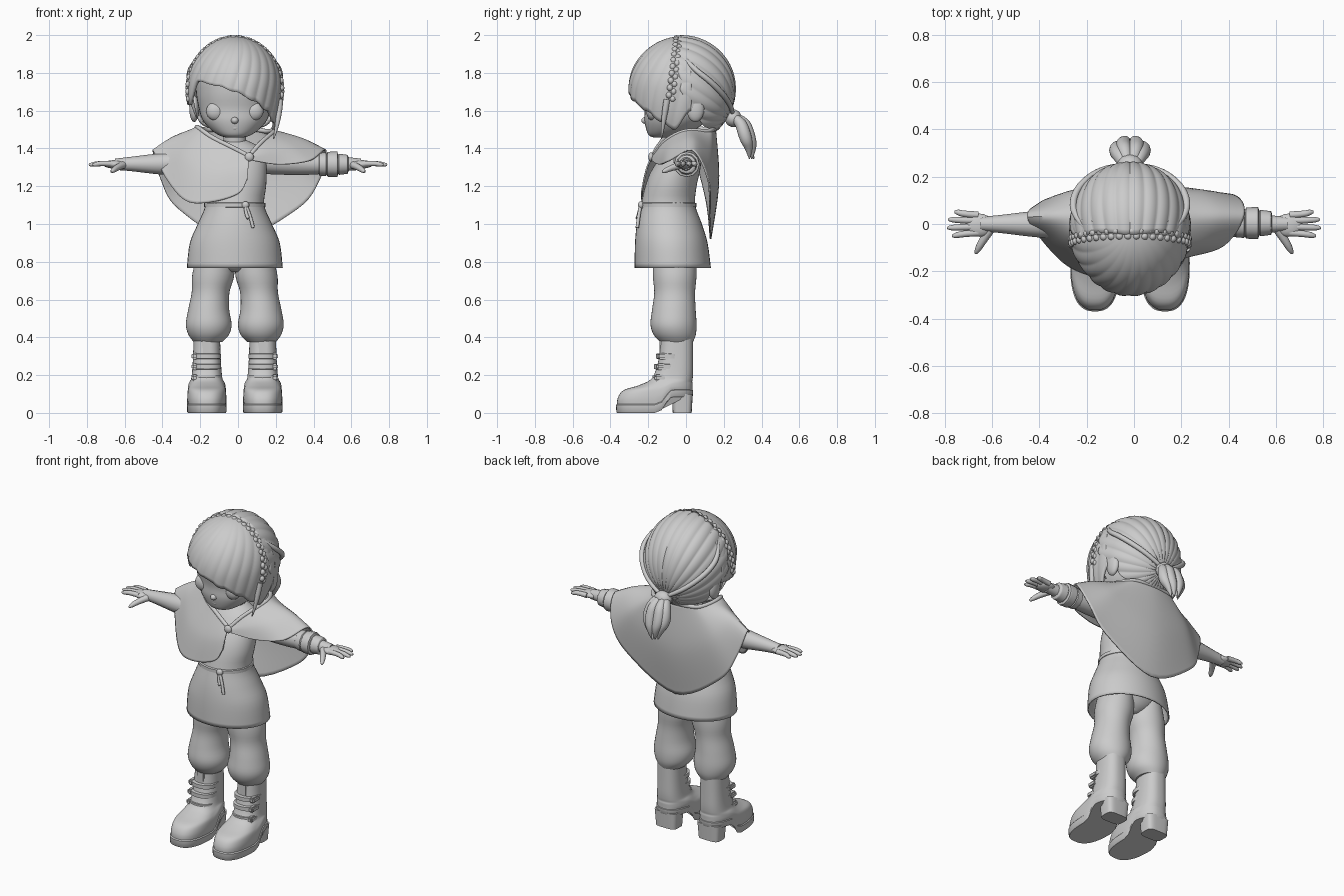
import bpy, bmesh, math
from math import sin, cos, pi, radians
from mathutils import Vector, Matrix

if "Cube" in bpy.data.objects:
    bpy.data.objects.remove(bpy.data.objects["Cube"])

grey = bpy.data.materials.new("plain_grey")
grey.use_nodes = True
grey.diffuse_color = (0.6, 0.6, 0.6, 1)
grey.node_tree.nodes["Principled BSDF"].inputs["Base Color"].default_value = (0.6, 0.6, 0.6, 1)
MID = -0.017   # body mirror line


def finish(ob):
    ob.data.materials.clear()
    ob.data.materials.append(grey)
    bpy.ops.object.select_all(action='DESELECT')
    ob.select_set(True)
    bpy.context.view_layer.objects.active = ob
    bpy.ops.object.shade_smooth_by_angle(angle=radians(40))
    return ob


def from_bmesh(name, bm):
    mesh = bpy.data.meshes.new(name)
    bm.to_mesh(mesh)
    bm.free()
    ob = bpy.data.objects.new(name, mesh)
    bpy.context.collection.objects.link(ob)
    return finish(ob)


def catmull(pts, k):
    """Smooth resampling of a list of tuples."""
    out, n = [], len(pts)
    for i in range(n - 1):
        p = [Vector(pts[min(max(i + j, 0), n - 1)]) for j in (-1, 0, 1, 2)]
        for s in range(k):
            t = s / k
            out.append(0.5 * (2 * p[1] + (p[2] - p[0]) * t
                              + (2 * p[0] - 5 * p[1] + 4 * p[2] - p[3]) * t ** 2
                              + (3 * p[1] - p[0] - 3 * p[2] + p[3]) * t ** 3))
    return out + [Vector(pts[-1])]


def lookup(table, x):
    """Eased interpolation in (x, value) pairs."""
    for (a, va), (b, vb) in zip(table, table[1:]):
        if x <= b:
            t = max(0, (x - a) / (b - a))
            return va + (vb - va) * t * t * (3 - 2 * t)
    return table[-1][1]


def sheet(name, rows, closed=False, caps=False, thick=0):
    bm = bmesh.new()
    grid = [[bm.verts.new(p) for p in row] for row in rows]
    n = len(grid[0])
    for lo, hi in zip(grid, grid[1:]):
        for i in range(n if closed else n - 1):
            j = (i + 1) % n
            bm.faces.new((lo[i], lo[j], hi[j], hi[i]))
    if caps:
        bm.faces.new(grid[0][::-1])
        bm.faces.new(grid[-1])
    bmesh.ops.recalc_face_normals(bm, faces=bm.faces)
    ob = from_bmesh(name, bm)
    if thick:
        mod = ob.modifiers.new("thickness", 'SOLIDIFY')
        mod.thickness, mod.offset = thick, 0
    return ob


def loft(name, rings, k=4, n=40, power=2, warp=None, caps=True, thick=0):
    """Stack of ellipses given as (x, y, z, half width, half depth)."""
    rows = []
    for x, y, z, rx, ry in (catmull(rings, k) if k > 1 else rings):
        row = []
        for i in range(n):
            c, s = cos(2 * pi * i / n), sin(2 * pi * i / n)
            p = Vector((x + rx * math.copysign(abs(c) ** (2 / power), c),
                        y + ry * math.copysign(abs(s) ** (2 / power), s), z))
            row.append(warp(p) if warp else p)
        rows.append(row)
    return sheet(name, rows, True, caps, thick)


def tube(name, pts, order=3):
    """Round tube through (x, y, z, radius) points."""
    cu = bpy.data.curves.new(name, 'CURVE')
    cu.dimensions, cu.bevel_depth, cu.bevel_resolution = '3D', 1, 4
    cu.use_fill_caps = True
    sp = cu.splines.new('NURBS')
    sp.points.add(len(pts) - 1)
    for q, p in zip(sp.points, pts):
        q.co, q.radius = (*p[:3], 1), p[3]
    sp.order_u, sp.use_endpoint_u, sp.resolution_u = order, True, 6
    ob = bpy.data.objects.new(name, cu)
    bpy.context.collection.objects.link(ob)
    bpy.ops.object.select_all(action='DESELECT')
    ob.select_set(True)
    bpy.context.view_layer.objects.active = ob
    bpy.ops.object.convert(target='MESH')
    return finish(bpy.context.view_layer.objects.active)


def balls(name, centres, size, seg=20):
    bm = bmesh.new()
    for c in centres:
        bmesh.ops.create_uvsphere(bm, u_segments=seg, v_segments=seg // 2, radius=1,
                                  matrix=Matrix.Translation(c) @ Matrix.Diagonal((*size, 1)))
    return from_bmesh(name, bm)


def box(name, centre, size):
    bm = bmesh.new()
    bmesh.ops.create_cube(bm, size=1, matrix=Matrix.Translation(centre) @ Matrix.Diagonal((*size, 1)))
    bmesh.ops.bevel(bm, geom=bm.edges[:], offset=min(size) * 0.25, segments=2, affect='EDGES')
    return from_bmesh(name, bm)


# Head and face
loft("head", [(MID, -.125, 1.457, .04, .04), (MID, -.11, 1.468, .08, .085), (MID, -.08, 1.5, .128, .13),
              (MID, -.055, 1.55, .17, .165), (MID, -.035, 1.61, .19, .185), (MID, -.025, 1.7, .205, .21),
              (MID, -.02, 1.8, .2, .205), (MID, -.02, 1.92, .1, .11)], power=2.2)
balls("nose", [(MID, -.215, 1.548)], (.02, .022, .018))
balls("lips", [(MID, -.203, 1.508)], (.025, .01, .01))
balls("eyes", [(MID - .1, -.178, 1.597), (MID + .1, -.178, 1.597)], (.052, .032, .05))
balls("ears", [(MID - .215, .05, 1.61), (MID + .215, .05, 1.61)], (.026, .047, .07))
loft("neck", [(MID, .0, 1.38, .075, .065), (MID, -.01, 1.44, .06, .055), (MID, -.02, 1.54, .065, .06)])

# Swept fringe, hanging from the crown with an uneven lower edge
HAIR, SIZE = Vector((MID, -.02, 1.71)), Vector((.245, .273, .276))
FRINGE = [(-100, 1.64), (-75, 1.63), (-50, 1.755), (-20, 1.73), (0, 1.7), (25, 1.65), (45, 1.6),
          (65, 1.54), (80, 1.5), (100, 1.6)]


def fringe_point(deg, f):
    drop = (lookup(FRINGE, deg) - HAIR.z) / .38
    t = f * (math.acos(max(-1, drop)) if drop < 0 else math.acos(drop * .38 / SIZE.z))
    h, a = sin(t), radians(deg)
    lump = 1 + .02 * abs(sin(12 * (a + .35 * t))) * min(1, t)
    return HAIR + Vector((SIZE.x * h * lump * sin(a), -SIZE.y * h * lump * cos(a),
                          cos(t) * (SIZE.z if t < pi / 2 else .38)))


sheet("fringe", [[fringe_point(-100 + 200 * i / 150, max(.01, j / 28)) for i in range(151)]
                 for j in range(29)], thick=.016)

# Back hair, combed from the headband to the ponytail knot
AXIS, UP, SIDE = Vector((0, .866, -.5)), Vector((0, .5, .866)), Vector((1, 0, 0))
REACH = [(0, 125), (60, 115), (90, 93), (100, 73), (110, 56), (135, 33), (180, 20)]


def back_point(deg, f):
    t, a = f * radians(lookup(REACH, abs(deg))), radians(deg)
    d = AXIS * cos(t) + (UP * cos(a) + SIDE * sin(a)) * sin(t)
    lump = 1 + .025 * abs(sin(13 * a)) * min(1, t)
    return HAIR + Vector([p * q * lump for p, q in zip(d, SIZE)])


sheet("back_hair", [[back_point(-180 + 360 * i / 200, max(.02, j / 28)) for i in range(200)]
                    for j in range(29)], closed=True, thick=.016)
balls("ponytail_knot", [(MID, .25, 1.56)], (.055, .045, .047))
for i, dx in enumerate((-.04, -.02, 0, .02, .04)):
    bow = .02 * (i % 2)
    tube("ponytail_strand", [(MID + dx * .3, .23, 1.57, .018), (MID + dx, .285 + bow, 1.555, .03),
                             (MID + dx * 1.5, .315 + bow, 1.46, .036), (MID + dx * .9, .335 + bow, 1.4, .022),
                             (MID + dx * .6, .36 - abs(dx) * .6, 1.345, .003)])
for s in (-1, 1):
    tube("side_loop", [(MID + s * .17, -.03, 1.9, .01), (MID + s * .245, .03, 1.83, .014),
                       (MID + s * .235, .15, 1.74, .016), (MID + s * .1, .25, 1.62, .014), (MID, .245, 1.57, .01)])
    tube("temple_strand", [(MID + s * .235, -.075, 1.69, .012), (MID + s * .222, -.06, 1.62, .01),
                           (MID + s * .2, -.03, 1.56, .003)])
tube("long_lock", [(.222, -.1, 1.66, .018), (.218, -.12, 1.55, .016), (.188, -.13, 1.45, .003)])

# Braided headband
band = []
for i in range(50):
    a = radians(-10 + 200 * i / 49)
    band.append((MID + .246 * cos(a), -.04 - .035 * (1 - sin(a)) + .011 * (-1) ** i, 1.71 + .272 * sin(a)))
balls("braided_headband", band, (.018, .017, .018), 10)

# Tunic, belt and tie
loft("tunic", [(MID, .0, 1.44, .06, .05), (MID, -.005, 1.41, .12, .08), (MID, -.02, 1.37, .16, .1),
               (MID, -.055, 1.28, .165, .125), (MID, -.08, 1.2, .162, .132), (MID, -.095, 1.1, .152, .14),
               (MID, -.088, 1.0, .192, .168), (MID, -.078, .9, .234, .188), (MID, -.07, .768, .25, .198)],
     caps=False, thick=.008)
loft("belt", [(MID, -.095, z, .152 + r, .14 + r) for z, r in
              ((1.086, .0), (1.09, .01), (1.11, .01), (1.114, .0))], k=1)
balls("belt_knot", [(.04, -.238, 1.1)], (.02, .016, .02))
for x, z in ((.08, .98), (.055, 1.03)):
    tube("belt_tie", [(.04, -.24, 1.1, .009), (x - .015, -.25, 1.05, .009), (x, -.258, z, .009)])

# Cape: neckline point and hem point for each column, left front edge round to right front edge
CAPE = [((.06, -.17, 1.36), (.08, -.18, 1.335)), ((.12, -.12, 1.43), (.22, -.14, 1.315)),
        ((.18, -.04, 1.48), (.38, -.09, 1.335)), ((.19, .03, 1.495), (.465, .035, 1.39)),
        ((.15, .11, 1.49), (.435, .115, 1.24)), ((.1, .14, 1.5), (.315, .125, 1.08)),
        ((-.02, .155, 1.5), (-.02, .13, .92)), ((-.13, .14, 1.5), (-.315, .115, 1.08)),
        ((-.18, .11, 1.5), (-.41, .08, 1.24)), ((-.215, .03, 1.51), (-.45, .03, 1.39)),
        ((-.21, -.05, 1.51), (-.385, -.07, 1.25)), ((-.14, -.11, 1.46), (-.28, -.175, 1.125)),
        ((-.06, -.14, 1.42), (-.15, -.225, 1.115)), ((.0, -.16, 1.39), (.0, -.235, 1.16)),
        ((.055, -.175, 1.36), (.05, -.22, 1.24))]
neckline, hem = (catmull([c[i] for c in CAPE], 6) for i in (0, 1))
columns = []
for c, h in zip(neckline, hem):
    out = Vector((c.x - MID, c.y, 0)).normalized()
    middle = (c + h) / 2 + out * .05 * (c - h).length + Vector((0, 0, .008))
    columns.append(catmull([c, middle, h], 8))
sheet("cape", columns, thick=.008)
tube("cape_collar", [(*p, .012) for p in neckline[::3]])
balls("cape_clasp", [(.06, -.185, 1.355)], (.024, .015, .024))

# Arms and hands
for s in (-1, 1):
    tube("arm", [(s * x, 0, z, r) for x, z, r in ((.1, 1.335, .068), (.25, 1.325, .066), (.4, 1.318, .058),
                 (.5, 1.318, .046), (.58, 1.318, .036), (.65, 1.316, .03))])
    balls("palm", [(s * .655, -.005, 1.316)], (.06, .049, .022))
    for y, tip in ((.038, .76), (.014, .786), (-.012, .79), (-.037, .77)):
        tube("finger", [(s * .66, y, 1.318, .015), (s * .72, y * 1.1, 1.322, .014),
                        (s * (tip - .01), y * 1.35, 1.314, .012), (s * tip, y * 1.35, 1.313, .005)])
    tube("thumb", [(s * .61, -.025, 1.312, .02), (s * .64, -.07, 1.3, .017),
                   (s * .665, -.115, 1.28, .013), (s * .67, -.125, 1.275, .005)])
tube("wrist_wrap", [(x, .004, 1.316, r) for x, r in
                    ((.425, .05), (.43, .06), (.465, .063), (.47, .057), (.475, .066), (.525, .068),
                     (.53, .052), (.535, .056), (.58, .05), (.584, .04))], 2)


# Legs and boots
def arch(p):
    t = min(1, max(0, (p.y + .15) / .08))
    lift = .085 * t * t * (3 - 2 * t) * min(1, max(0, 1 - (p.z - .03) / .15))
    return p + Vector((0, 0, lift))


loft("hips", [(MID, -.06, .95, .17, .12), (MID, -.06, .85, .19, .125), (MID, -.06, .78, .12, .1),
              (MID, -.06, .745, .04, .06)])
for s in (-1, 1):
    def at(dx):
        return MID + s * dx
    loft("trouser_leg", [(at(.1), -.06, .9, .08, .11), (at(.113), -.06, .74, .111, .116),
                         (at(.128), -.06, .64, .1, .108), (at(.138), -.064, .55, .108, .115),
                         (at(.138), -.066, .47, .121, .122), (at(.138), -.06, .415, .108, .112),
                         (at(.142), -.05, .375, .076, .087)])
    foot = at(.148)
    loft("boot", [(foot, -.165, .04, .1, .2), (foot, -.163, .08, .103, .198), (foot, -.148, .12, .1, .183),
                  (foot, -.11, .145, .093, .143), (foot, -.077, .175, .084, .112), (foot, -.062, .22, .078, .1),
                  (foot, -.052, .3, .073, .09), (foot, -.048, .4, .07, .086)], power=2.5, warp=arch, n=56)
    loft("boot_sole", [(foot, -.166, z, r, r + .099) for z, r in
                       ((0, .1), (.005, .104), (.042, .105), (.048, .1))], k=1, power=2.6, warp=arch, n=56)
    loft("boot_heel", [(foot, -.02, 0, .07, .05), (foot, -.02, .1, .078, .056)], k=1, power=4)
    for z in (.3, .245, .185):
        grow, y = .008, -.086 - (.3 - z) * .16
        loft("boot_strap", [(foot, y, z + dz, .068 + g, .066 + g) for dz, g in
                            ((-.014, 0), (-.012, grow), (.012, grow), (.014, 0))], k=1, power=2.3)
        box("strap_buckle", (foot + s * .064, y - .03, z), (.034, .065, .034))
    box("boot_tongue", (foot, -.13, .34), (.05, .02, .1))
